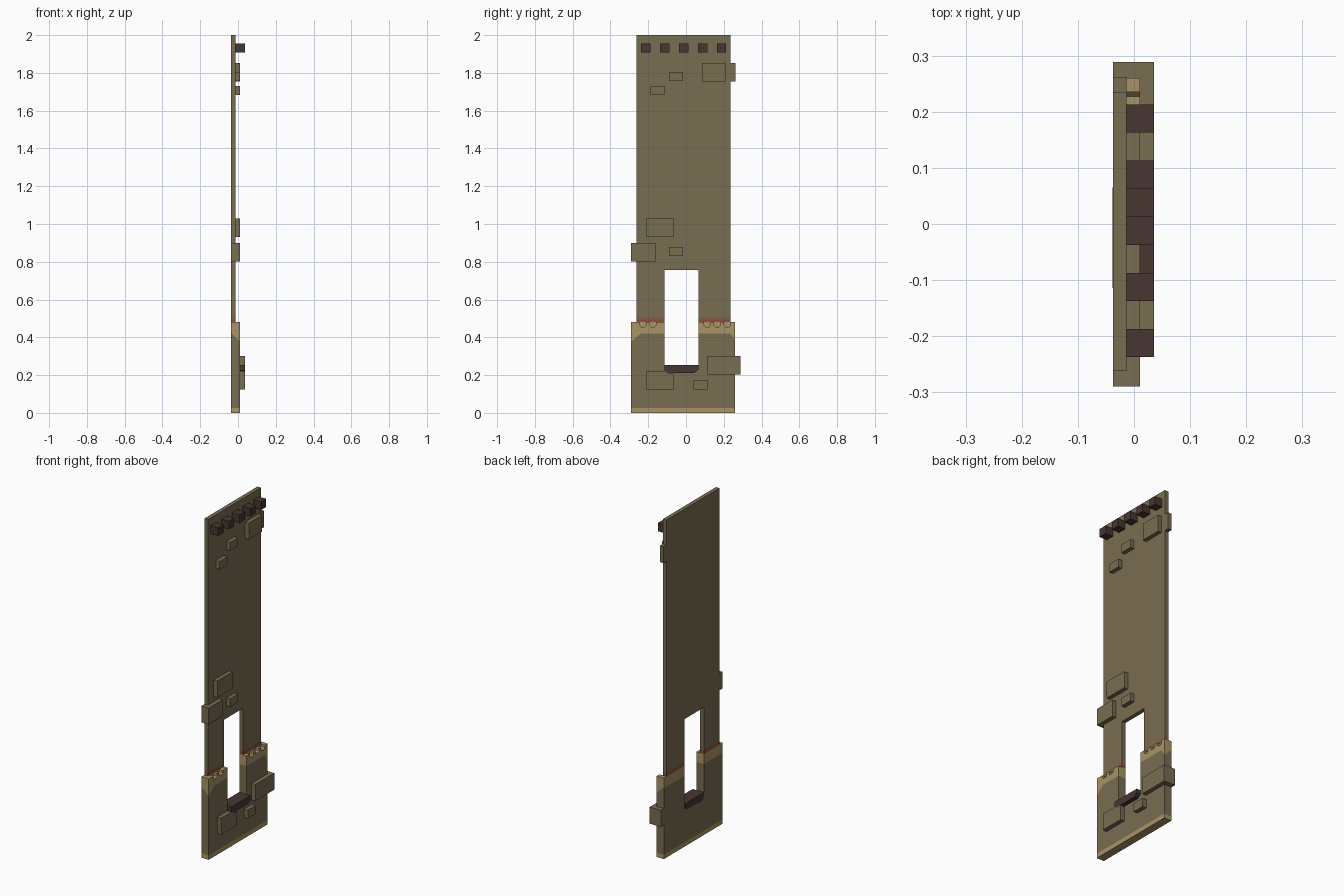
import bpy, bmesh
from mathutils import Vector

old = bpy.data.objects.get("Cube")
if old:
    bpy.data.objects.remove(old, do_unlink=True)


def material(name, rgb):
    """Flat material from sRGB 0-255 values."""
    lin = [((c / 255 + 0.055) / 1.055) ** 2.4 for c in rgb] + [1.0]
    m = bpy.data.materials.new(name)
    m.use_nodes = True
    m.diffuse_color = lin
    b = m.node_tree.nodes["Principled BSDF"]
    b.inputs["Base Color"].default_value = lin
    b.inputs["Roughness"].default_value = 0.9
    return m


STONE = material("stone_brown", (121, 109, 82))
SAND = material("pale_sand", (168, 148, 102))
WOOD = material("dark_wood", (72, 54, 49))
RED = material("brick_red", (146, 76, 56))
RUST = material("faded_rust", (130, 88, 66))

BACK, MID, FRONT, OUT = -0.037, -0.013, 0.011, 0.036   # depth layers along x
OPEN_L, OPEN_R, OPEN_B, OPEN_T = -0.114, 0.065, 0.25, 0.756
LEDGE = 0.48


def prism(name, outline, x0, x1, mats, cuts=(), rule=None):
    """Extrude a (y, z) outline along x, split it by planes, colour by rule."""
    bm = bmesh.new()
    face = bm.faces.new([bm.verts.new((x0, y, z)) for y, z in outline])
    ext = bmesh.ops.extrude_face_region(bm, geom=[face])
    moved = [g for g in ext["geom"] if isinstance(g, bmesh.types.BMVert)]
    bmesh.ops.translate(bm, verts=moved, vec=(x1 - x0, 0, 0))
    bmesh.ops.recalc_face_normals(bm, faces=bm.faces)
    for co, no in cuts:
        geom = bm.verts[:] + bm.edges[:] + bm.faces[:]
        bmesh.ops.bisect_plane(bm, geom=geom, dist=1e-5, plane_co=co, plane_no=no)
    if rule:
        for f in bm.faces:
            f.material_index = rule(f.calc_center_median())
    me = bpy.data.meshes.new(name)
    bm.to_mesh(me)
    bm.free()
    for m in mats:
        me.materials.append(m)
    ob = bpy.data.objects.new(name, me)
    bpy.context.collection.objects.link(ob)
    return ob


def block(name, y0, y1, z0, z1, x0, x1, mat):
    return prism(name, [(y0, z0), (y1, z0), (y1, z1), (y0, z1)], x0, x1, [mat])


# Upper wall panel with the doorway top, red stain along its foot
UP = (0, 0, 1)
prism("upper_wall",
      [(-0.262, LEDGE), (-0.262, 2.0), (0.235, 2.0), (0.235, LEDGE),
       (OPEN_R, LEDGE), (OPEN_R, OPEN_T), (OPEN_L, OPEN_T), (OPEN_L, LEDGE)],
      BACK, MID, [STONE, RED, RUST],
      [((0, 0, 0.491), UP), ((0, 0, 0.505), UP)],
      lambda c: 1 if c.z < 0.491 else 2 if c.z < 0.505 else 0)

# Thicker wall base: sandy top rim with worn corners, sandy foot
corner_l = (Vector((FRONT, -0.29, 0.375)), Vector((1, -0.9, 1)))
corner_r = (Vector((FRONT, 0.26, 0.38)), Vector((1, 1.6, 1)))
rim = (Vector((0, 0, 0.42)), Vector(UP))
foot = (Vector((0, 0, 0.026)), Vector(UP))


def base_colour(c):
    above = any((c - co).dot(no) > 0 for co, no in (rim, corner_l, corner_r))
    return 1 if above or c.z < 0.026 else 0


def base_outline(notches):
    """U-shaped outline with small chips along the top edge."""
    pts = [(-0.29, 0), (-0.29, LEDGE)]
    chips = [[], []]
    for y in notches:
        chips[y > 0] += [(y - 0.017, LEDGE), (y - 0.017, 0.465), (y - 0.009, 0.456),
                         (y + 0.009, 0.456), (y + 0.017, 0.465), (y + 0.017, LEDGE)]
    pts += chips[0] + [(OPEN_L, LEDGE), (OPEN_L, OPEN_B), (OPEN_R, OPEN_B), (OPEN_R, LEDGE)]
    return pts + chips[1] + [(0.26, LEDGE), (0.26, 0)]


cuts = [rim, foot, corner_l, corner_r]
prism("base_back", base_outline([]), BACK, MID, [STONE, SAND], cuts, base_colour)
prism("base_front", base_outline([-0.228, -0.175, 0.112, 0.165, 0.218]),
      MID, FRONT, [STONE, SAND], cuts, base_colour)

# Worn wooden sill in the opening
prism("window_sill",
      [(OPEN_L, 0.253), (OPEN_R, 0.253), (OPEN_R, 0.228), (0.045, 0.212),
       (-0.06, 0.212), (-0.08, 0.204), (-0.1, 0.212), (OPEN_L, 0.225)],
      BACK - 0.001, OUT, [WOOD])

# Row of beam ends near the top
for i in range(5):
    y = -0.212 + 0.1 * i
    block(f"beam_end_{i + 1}", y - 0.025, y + 0.025, 1.907, 1.955, MID, OUT, WOOD)

# Raised stones: y range, z range, x range
stones = [
    (-0.09, -0.015, 1.756, 1.805, MID, FRONT),
    (-0.188, -0.114, 1.682, 1.73, MID, FRONT),
    (0.085, 0.21, 1.755, 1.853, MID, FRONT),
    (0.235, 0.262, 1.755, 1.853, BACK, MID),
    (-0.21, -0.066, 0.931, 1.029, MID, FRONT),
    (-0.29, -0.162, 0.802, 0.9, MID, FRONT),
    (-0.29, -0.262, 0.802, 0.9, BACK, MID),
    (-0.09, -0.015, 0.83, 0.878, MID, FRONT),
    (0.111, 0.289, 0.202, 0.3, FRONT, OUT),
    (0.26, 0.289, 0.202, 0.3, BACK, FRONT),
    (-0.21, -0.066, 0.125, 0.223, FRONT, OUT),
    (0.04, 0.114, 0.125, 0.175, FRONT, OUT),
]
for i, s in enumerate(stones):
    block(f"raised_stone_{i + 1}", *s, STONE)
